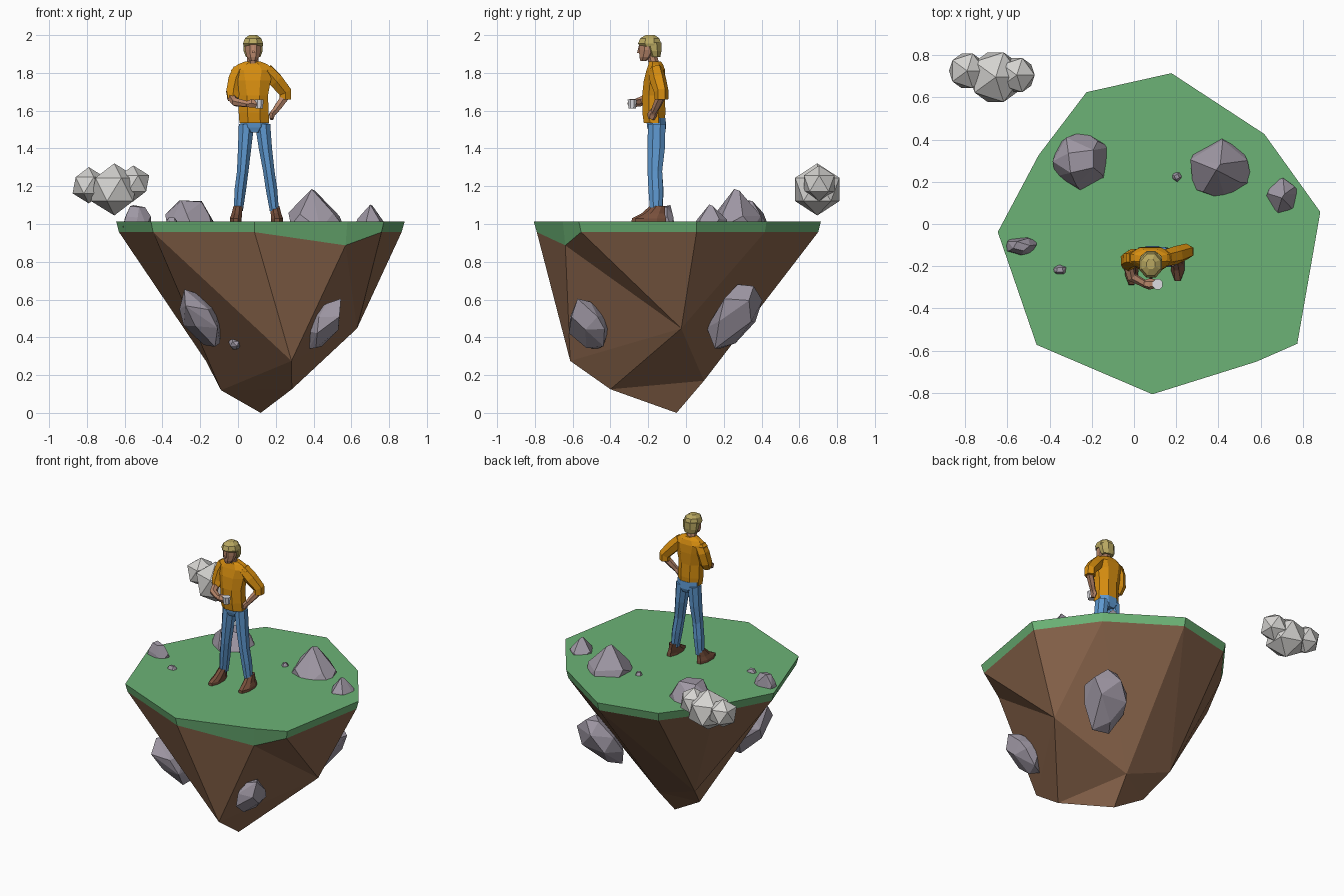
import bpy, bmesh, math, random
from mathutils import Vector


def mat(name, r, g, b):
    m = bpy.data.materials.new(name)
    m.diffuse_color = (r, g, b, 1)
    return m


GRASS = mat("grass_green", .15, .45, .18)
DIRT = mat("soil_brown", .25, .128, .07)
ROCK = mat("rock_grey", .35, .315, .375)
CLOUD = mat("cloud_white", .66, .65, .63)
SHIRT = mat("shirt_orange", .68, .27, .005)
JEANS = mat("jeans_blue", .11, .31, .62)
SHOE = mat("shoe_brown", .19, .08, .045)
SKIN = mat("skin", .48, .24, .145)
HAIR = mat("hair_blond", .48, .39, .12)
CUP = mat("cup_white", .72, .72, .76)


def finish(name, bm, material):
    bmesh.ops.recalc_face_normals(bm, faces=bm.faces)
    me = bpy.data.meshes.new(name)
    bm.to_mesh(me)
    bm.free()
    me.materials.append(material)
    ob = bpy.data.objects.new(name, me)
    bpy.context.collection.objects.link(ob)
    return ob


def loft(name, rings, material, sides=8, flat=True):
    """Skin rings (x, y, z, r1, r2); flat rings are horizontal, others follow the path."""
    bm = bmesh.new()
    pts = [Vector(r[:3]) for r in rings]
    loops = []
    for i, r in enumerate(rings):
        u, v = Vector((1, 0, 0)), Vector((0, 1, 0))
        if not flat:
            t = (pts[min(i + 1, len(pts) - 1)] - pts[max(i - 1, 0)]).normalized()
            u = Vector((0, 1, 0)).cross(t).normalized()
            v = t.cross(u)
        loop = []
        for k in range(sides):
            a = 2 * math.pi * (k + .5) / sides
            loop.append(bm.verts.new(pts[i] + u * r[3] * math.cos(a) + v * r[-1] * math.sin(a)))
        loops.append(loop)
    for a, b in zip(loops, loops[1:]):
        for k in range(sides):
            j = (k + 1) % sides
            bm.faces.new((a[k], a[j], b[j], b[k]))
    bm.faces.new(loops[0])
    bm.faces.new(loops[-1])
    return finish(name, bm, material)


# ---- floating island: grass slab and faceted soil cone
OUT = [(-.225, .624), (.177, .714), (.617, .426), (.882, .057), (.773, -.567),
       (.579, -.652), (.087, -.806), (-.461, -.572), (-.645, -.038), (-.4515, .326)]
low = [(x * .98 + .002, y * .98, .887 if i == 5 else .957) for i, (x, y) in enumerate(OUT)]
bm = bmesh.new()
top = [bm.verts.new((x, y, 1.013)) for x, y in OUT]
bot = [bm.verts.new(p) for p in low]
bm.faces.new(top)
for i in range(10):
    j = (i + 1) % 10
    bm.faces.new((top[i], top[j], bot[j], bot[i]))
bmesh.ops.triangulate(bm, faces=[bm.faces.new(bot)])
finish("grass_slab", bm, GRASS)

# lower points: 10 front, 11 right, 12 back, 13 left, 14 lower left, 15 lower front, 16 tip
under = [(.283, -.613, .275), (.63, -.025, .447), (.14, .095, .17), (-.17, .145, .275),
         (-.09, -.02, .12), (.285, -.40, .125), (.12, -.05, 0)]
TRIS = [(0, 1, 13), (9, 0, 13), (8, 9, 13), (7, 8, 13), (7, 13, 14), (7, 14, 10), (6, 7, 10),
        (5, 6, 10), (5, 10, 11), (4, 5, 11), (3, 4, 11), (2, 3, 11), (2, 11, 12), (1, 2, 12),
        (1, 12, 13), (11, 10, 15), (11, 15, 12), (15, 16, 12), (12, 16, 14), (12, 14, 13),
        (10, 14, 15), (15, 14, 16)]
bm = bmesh.new()
vs = [bm.verts.new(p) for p in low + under]
for t in TRIS:
    bm.faces.new([vs[i] for i in t])
bmesh.ops.triangulate(bm, faces=[bm.faces.new(vs[:10])])
finish("soil_cone", bm, DIRT)


# ---- rocks: hulls of jittered rings fitted into a box
def rock(name, lo, hi, layers, seed, shear=(0, 0)):
    rnd = random.Random(seed)
    pts = []
    for z, r, n in layers:
        a0 = rnd.random() * 6
        for k in range(n):
            a = a0 + 2 * math.pi * (k + rnd.uniform(-.2, .2)) / n
            rr = r * rnd.uniform(.88, 1.1)
            zz = z + rnd.uniform(-.06, .06)
            pts.append([rr * math.cos(a) + shear[0] * zz, rr * math.sin(a) + shear[1] * zz, zz])
    for c in range(3):
        mn, mx = min(p[c] for p in pts), max(p[c] for p in pts)
        for p in pts:
            p[c] = lo[c] + (hi[c] - lo[c]) * (p[c] - mn) / (mx - mn)
    bm = bmesh.new()
    for p in pts:
        bm.verts.new(p)
    res = bmesh.ops.convex_hull(bm, input=bm.verts)
    bmesh.ops.delete(bm, geom=[v for v in bm.verts if not v.link_faces], context='VERTS')
    bmesh.ops.dissolve_limit(bm, angle_limit=.12, verts=bm.verts, edges=bm.edges)
    finish(name, bm, ROCK)


PEAK = [(0, 1, 6), (.35, .85, 5), (1, .12, 2)]
BLUNT = [(0, 1, 6), (.5, .85, 5), (1, .5, 4)]
LUMP = [(0, .45, 3), (.35, 1, 5), (.7, .95, 5), (1, .4, 3)]
rock("ground_rock_back_left", (-.385, .147, .97), (-.11, .44, 1.125), BLUNT, 3)
rock("ground_rock_back_right", (.267, .11, .97), (.56, .41, 1.185), PEAK, 5)
rock("ground_rock_right", (.617, .04, .98), (.79, .22, 1.103), PEAK, 8)
rock("ground_rock_left", (-.61, -.15, .98), (-.46, -.06, 1.1), BLUNT, 4)
rock("pebble_left", (-.385, -.242, 1.0), (-.32, -.19, 1.035), BLUNT, 6)
rock("pebble_back", (.177, .2, 1.0), (.227, .25, 1.035), BLUNT, 7)
rock("cliff_rock_front_left", (-.31, -.55, .35), (-.09, -.27, .655), LUMP, 11, (-1.1, -.5))
rock("cliff_rock_front_right", (.37, -.62, .34), (.545, -.41, .605), LUMP, 12, (.9, -.6))
rock("cliff_rock_back_right", (.30, .11, .34), (.60, .405, .68), LUMP, 13, (.4, 1.0))
rock("cliff_pebble", (-.05, -.42, .335), (.02, -.33, .4), LUMP, 14)

# ---- cloud: three overlapping icosahedra
for n, c, r in (("middle", (-.655, .695, 1.183), .138), ("left", (-.79, .725, 1.205), .096),
                ("right", (-.555, .705, 1.215), .095)):
    bm = bmesh.new()
    bmesh.ops.create_icosphere(bm, subdivisions=1, radius=r)
    for v in bm.verts:
        v.co += Vector(c)
    finish("cloud_" + n, bm, CLOUD)

# ---- person: shirt, collar-less torso, pelvis
loft("shirt", [(.086, -.168, 1.535, .085, .06), (.083, -.17, 1.59, .086, .066),
               (.08, -.172, 1.68, .085, .065), (.078, -.166, 1.76, .103, .062),
               (.078, -.16, 1.815, .125, .053), (.078, -.16, 1.845, .085, .042),
               (.078, -.165, 1.86, .045, .034)], SHIRT)
loft("pelvis", [(.087, -.155, 1.485, .045, .045), (.087, -.155, 1.51, .08, .054),
                (.086, -.16, 1.56, .08, .056)], JEANS)

# legs and shoes
loft("leg_left", [(.045, -.155, 1.53, .044, .05), (.035, -.158, 1.40, .038, .05),
                  (.025, -.165, 1.28, .033, .042), (.012, -.158, 1.18, .033, .042),
                  (.002, -.155, 1.07, .026, .035)], JEANS)
loft("leg_right", [(.13, -.155, 1.53, .044, .05), (.145, -.158, 1.40, .038, .05),
                   (.163, -.165, 1.28, .033, .042), (.178, -.16, 1.18, .033, .042),
                   (.192, -.158, 1.07, .026, .035)], JEANS)
for n, x, y, lean in (("left", 0, -.205, -.012), ("right", .195, -.188, .012)):
    loft("shoe_" + n, [(x + lean, y, 1.01, .034, .09), (x + lean, y, 1.03, .034, .088),
                       (x + lean / 2, y + .022, 1.055, .03, .058),
                       (x, y + .045, 1.095, .026, .034)], SHOE)

# arms: left holds the cup, right rests on the hip
loft("sleeve_left", [(.01, -.16, 1.82, .04), (-.012, -.162, 1.77, .044), (-.026, -.175, 1.70, .042),
                     (-.026, -.195, 1.66, .032)], SHIRT, 6, False)
loft("forearm_left", [(-.035, -.185, 1.672, .026), (-.012, -.25, 1.645, .024),
                      (.05, -.283, 1.635, .018)], SKIN, 6, False)
loft("hand_left", [(.045, -.283, 1.635, .017), (.07, -.285, 1.638, .026),
                   (.10, -.282, 1.635, .022)], SKIN, 6, False)
loft("sleeve_right", [(.15, -.16, 1.815, .04), (.2, -.148, 1.76, .044), (.25, -.13, 1.70, .038),
                      (.25, -.13, 1.66, .036)], SHIRT, 6, False)
loft("forearm_right", [(.255, -.13, 1.68, .024), (.215, -.155, 1.625, .022),
                       (.19, -.172, 1.59, .017)], SKIN, 6, False)
loft("hand_right", [(.195, -.17, 1.60, .016, .02), (.18, -.178, 1.58, .018, .026),
                    (.178, -.185, 1.555, .01, .018)], SKIN, 6, False)
loft("cup", [(.112, -.285, 1.612, .021, .021), (.112, -.285, 1.66, .026, .026)], CUP)

# neck, head, nose and hair
loft("neck", [(.078, -.168, 1.84, .034, .03), (.078, -.185, 1.91, .03, .03)], SKIN)
loft("head", [(.08, -.225, 1.864, .02, .018), (.08, -.212, 1.885, .036, .038),
              (.08, -.2, 1.92, .046, .052), (.08, -.2, 1.97, .044, .052)], SKIN)
loft("nose", [(.08, -.25, 1.905, .01, .014), (.08, -.245, 1.945, .005, .006)], SKIN, 4)
loft("hair_top", [(.08, -.188, 1.94, .054, .055), (.08, -.193, 1.955, .058, .066),
                  (.08, -.192, 1.983, .047, .055), (.08, -.19, 2.0, .022, .026)], HAIR)
loft("hair_back", [(.08, -.162, 1.885, .042, .028), (.08, -.167, 1.915, .054, .04),
                   (.08, -.175, 1.96, .056, .05)], HAIR)
